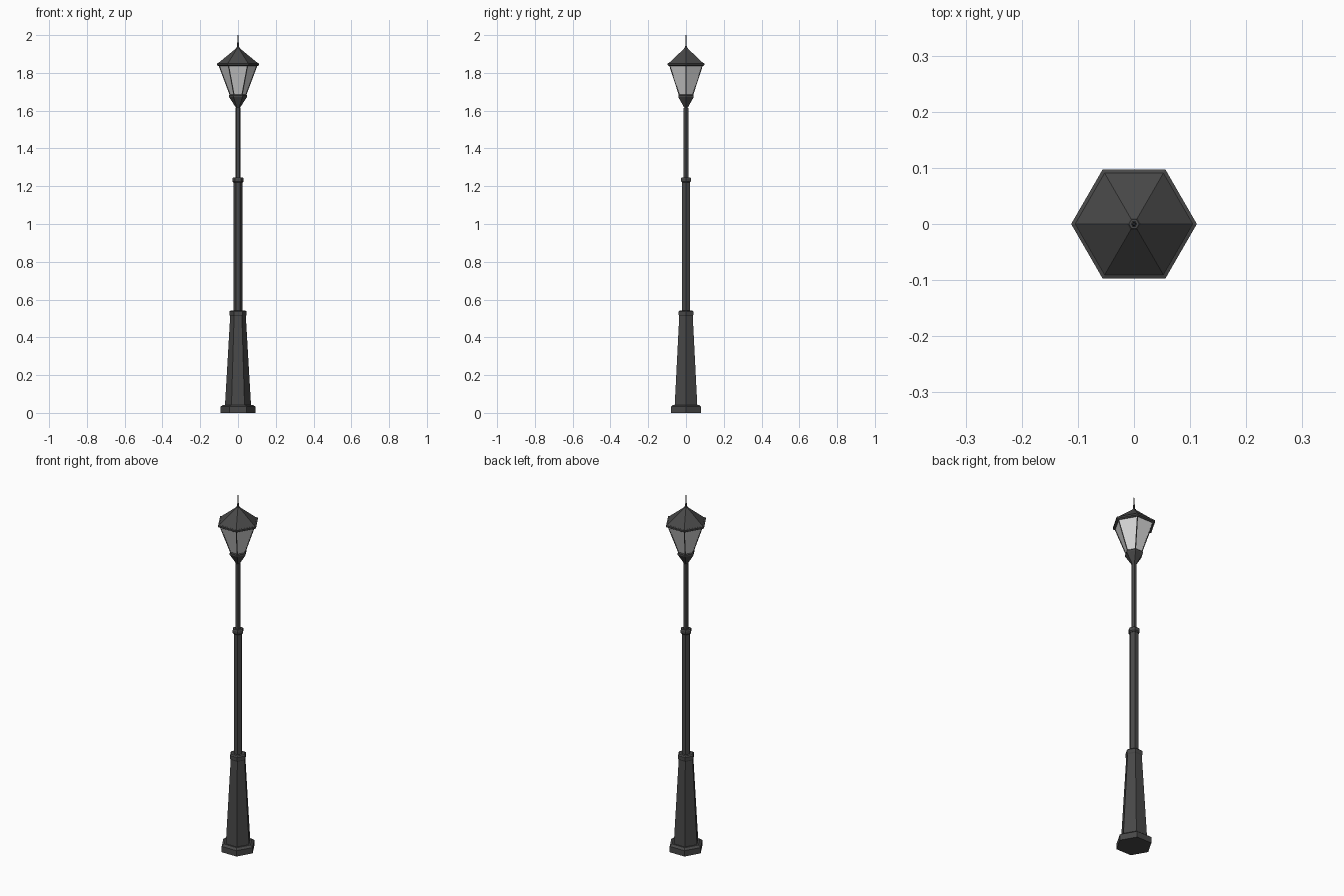
import bpy, bmesh, math
from mathutils import Vector

if "Cube" in bpy.data.objects:
    bpy.data.objects.remove(bpy.data.objects["Cube"])


def material(name, v):
    m = bpy.data.materials.new(name)
    m.diffuse_color = (v, v, v, 1)
    m.use_nodes = True
    m.node_tree.nodes["Principled BSDF"].inputs["Base Color"].default_value = m.diffuse_color
    return m


iron = material("dark iron", 0.065)
glass = material("pale glass", 0.68)


def corner(i, r, z, n=6):
    a = 2 * math.pi * i / n
    return Vector((r * math.cos(a), r * math.sin(a), z))


def finish(name, bm, mat):
    bmesh.ops.recalc_face_normals(bm, faces=bm.faces)
    me = bpy.data.meshes.new(name)
    bm.to_mesh(me)
    bm.free()
    me.materials.append(mat)
    ob = bpy.data.objects.new(name, me)
    bpy.context.collection.objects.link(ob)
    return ob


def turned(name, profile, mat=iron, n=6):
    """Closed n-sided solid from (radius, z) pairs, corners on the x axis."""
    bm = bmesh.new()
    rings = [[bm.verts.new(corner(i, r, z, n)) for i in range(n)] for r, z in profile]
    for a, b in zip(rings, rings[1:]):
        for i in range(n):
            j = (i + 1) % n
            bm.faces.new((a[i], a[j], b[j], b[i]))
    bm.faces.new(rings[0])
    bm.faces.new(rings[-1])
    return finish(name, bm, mat)


# Pedestal
turned("base_plinth", [(0.092, 0), (0.092, 0.033), (0.078, 0.043)])
turned("tapered_pedestal", [(0.069, 0.04), (0.041, 0.518)])
turned("pedestal_collar", [(0.04, 0.51), (0.045, 0.518), (0.045, 0.537), (0.038, 0.543)])

# Pole
turned("lower_pole", [(0.023, 0.54), (0.023, 1.23)])
turned("pole_collar", [(0.025, 1.22), (0.03, 1.226), (0.03, 1.242), (0.026, 1.247)])
turned("upper_pole", [(0.014, 1.24), (0.014, 1.615)])

# Lantern
turned("lantern_cup", [(0.007, 1.61), (0.042, 1.664), (0.047, 1.672), (0.047, 1.681), (0.041, 1.687)])
G0, G1 = (0.041, 1.683), (0.101, 1.843)
turned("glass_panes", [G0, G1], glass)
turned("roof_rim", [(0.105, 1.837), (0.112, 1.841), (0.112, 1.85), (0.106, 1.852)])
turned("roof", [(0.106, 1.851), (0.012, 1.928), (0.009, 1.934)])
turned("finial_spike", [(0.005, 1.93), (0.004, 1.96), (0.002, 2.0)])

# Thin bars along the glass corners
bm = bmesh.new()
for i in range(6):
    p, q = corner(i, *G0), corner(i, *G1)
    d = q - p
    new = bmesh.ops.create_cone(bm, cap_ends=True, segments=4, radius1=0.003,
                                radius2=0.003, depth=d.length)["verts"]
    bmesh.ops.rotate(bm, verts=new, matrix=d.to_track_quat('Z', 'Y').to_matrix())
    bmesh.ops.translate(bm, verts=new, vec=(p + q) / 2)
finish("corner_bars", bm, iron)
